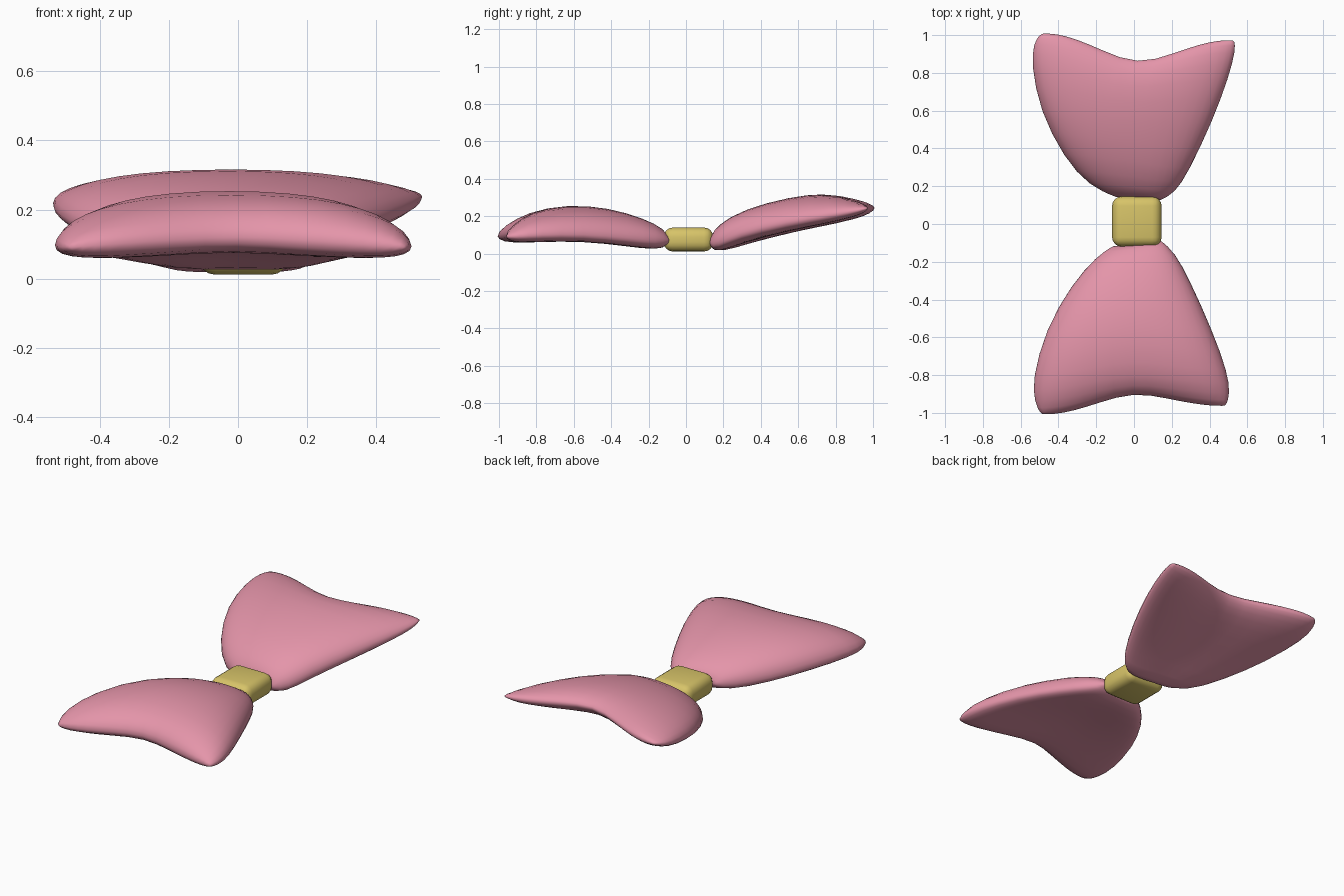
import bpy, bmesh, math

if "Cube" in bpy.data.objects:
    bpy.data.objects.remove(bpy.data.objects["Cube"])

N = 20  # points around each wing cross-section


def material(name, rgb):
    m = bpy.data.materials.new(name)
    m.diffuse_color = (*rgb, 1)
    m.use_nodes = True
    m.node_tree.nodes["Principled BSDF"].inputs["Base Color"].default_value = m.diffuse_color
    return m


pink = material("pink fabric", (0.78, 0.30, 0.40))
gold = material("golden yellow", (0.68, 0.55, 0.14))


def finish(obj, mat):
    obj.data.materials.append(mat)
    for p in obj.data.polygons:
        p.use_smooth = True


def ring(station, arch):
    """Arched section: left x,y / right x,y / centre y / bottom, edge, top z."""
    xl, yl, xr, yr, yc, zb, ze, zt = station
    pts = []
    for i in range(N):
        a = 2 * math.pi * i / N
        c, h = math.cos(a), math.sin(a)
        s = math.copysign(abs(c) ** 0.85, c) if abs(c) > 1e-6 else 0.0
        x = (xl + xr) / 2 + s * (xr - xl) / 2
        y = yc + ((yr if s > 0 else yl) - yc) * min(1, abs(s) / 0.75)
        if h >= 0:
            z = ze + (zt - ze) * h ** 0.9
        else:
            z = ze + (zb - ze) * abs(h) ** 0.6 + arch * max(0, 1 - abs(s) / 0.85)
        pts.append((x, y, z))
    return pts


def wing(name, stations):
    bm = bmesh.new()
    last = len(stations) - 1
    rings = [[bm.verts.new(p) for p in ring(st, 0.045 * k / last)]
             for k, st in enumerate(stations)]
    for a, b in zip(rings, rings[1:]):
        for i in range(N):
            j = (i + 1) % N
            bm.faces.new((a[i], a[j], b[j], b[i]))
    # close both ends by bridging upper to lower points
    for r in (rings[0], rings[-1]):
        for i in range(N // 2):
            quad = [r[i], r[i + 1], r[(N - i - 1) % N], r[(N - i) % N]]
            bm.faces.new(list(dict.fromkeys(quad)))
    bmesh.ops.recalc_face_normals(bm, faces=bm.faces)
    me = bpy.data.meshes.new(name)
    bm.to_mesh(me)
    bm.free()
    obj = bpy.data.objects.new(name, me)
    bpy.context.collection.objects.link(obj)
    finish(obj, pink)
    sub = obj.modifiers.new("soften", "SUBSURF")
    sub.levels = sub.render_levels = 1


# raised rear wing of the bow
wing("back_wing", [
    (-0.09, 0.140, 0.14, 0.125, 0.135, 0.025, 0.06, 0.10),
    (-0.24, 0.20, 0.22, 0.165, 0.18, 0.000, 0.06, 0.16),
    (-0.375, 0.35, 0.29, 0.27, 0.32, 0.045, 0.11, 0.24),
    (-0.505, 0.60, 0.42, 0.54, 0.55, 0.105, 0.17, 0.305),
    (-0.55, 0.84, 0.51, 0.78, 0.73, 0.150, 0.205, 0.325),
    (-0.54, 0.96, 0.545, 0.92, 0.82, 0.185, 0.23, 0.30),
    (-0.50, 1.01, 0.54, 0.975, 0.84, 0.220, 0.245, 0.27),
])

# lower front wing of the bow
wing("front_wing", [
    (-0.11, -0.115, 0.14, -0.085, -0.10, 0.04, 0.07, 0.11),
    (-0.20, -0.17, 0.22, -0.15, -0.16, 0.012, 0.07, 0.16),
    (-0.335, -0.32, 0.30, -0.30, -0.31, 0.028, 0.08, 0.22),
    (-0.475, -0.56, 0.415, -0.55, -0.52, 0.055, 0.10, 0.265),
    (-0.545, -0.82, 0.505, -0.79, -0.74, 0.048, 0.095, 0.25),
    (-0.535, -0.94, 0.515, -0.90, -0.86, 0.042, 0.09, 0.20),
    (-0.50, -1.01, 0.495, -0.965, -0.89, 0.060, 0.09, 0.14),
])

# rounded centre knot
bpy.ops.mesh.primitive_cube_add(size=1, location=(0.015, 0.013, 0.075))
knot = bpy.context.object
knot.name = "knot"
knot.scale = (0.262, 0.266, 0.128)
bpy.ops.object.transform_apply(location=False, rotation=False, scale=True)
finish(knot, gold)
bev = knot.modifiers.new("round", "BEVEL")
bev.width = 0.05
bev.segments = 4
